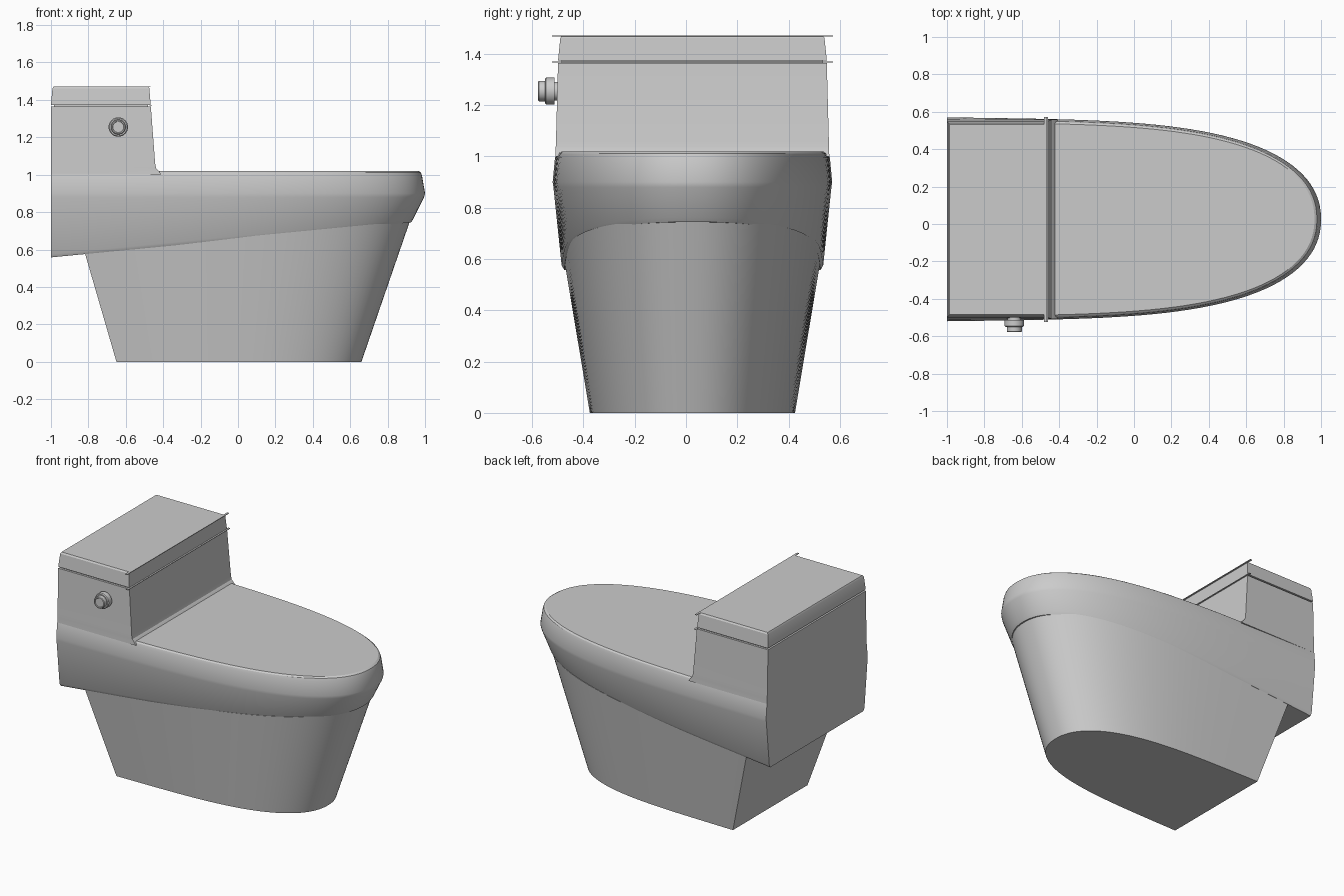
import bpy, bmesh, math
from mathutils import Matrix

cube = bpy.data.objects.get("Cube")
if cube:
    bpy.data.objects.remove(cube, do_unlink=True)

MID = 0.025      # centre line of the body in y
STEPS = 40       # points along each side of an outline

ceramic = bpy.data.materials.new("grey ceramic")
ceramic.use_nodes = True
ceramic.diffuse_color = (0.6, 0.6, 0.6, 1)
ceramic.node_tree.nodes["Principled BSDF"].inputs["Base Color"].default_value = (0.6, 0.6, 0.6, 1)


def finish(name, bm, angle=28):
    bmesh.ops.recalc_face_normals(bm, faces=bm.faces)
    mesh = bpy.data.meshes.new(name)
    bm.to_mesh(mesh)
    bm.free()
    mesh.materials.append(ceramic)
    obj = bpy.data.objects.new(name, mesh)
    bpy.context.collection.objects.link(obj)
    bpy.ops.object.select_all(action="DESELECT")
    obj.select_set(True)
    bpy.context.view_layer.objects.active = obj
    bpy.ops.object.shade_smooth_by_angle(angle=math.radians(angle))
    return obj


def loft(name, rings):
    """Skin closed rings of equal length and cap both ends."""
    bm = bmesh.new()
    loops = [[bm.verts.new(p) for p in ring] for ring in rings]
    for low, high in zip(loops, loops[1:]):
        for i in range(len(low)):
            j = (i + 1) % len(low)
            bm.faces.new((low[i], low[j], high[j], high[i]))
    bm.faces.new(loops[0])
    bm.faces.new(loops[-1])
    return finish(name, bm)


def outline(back, front, half, z, slope=0.0):
    """Flat back, long sides, rounded nose; the ring may tilt along x."""
    side = []
    for i in range(STEPS + 1):
        u = math.sin(math.pi / 2 * i / STEPS)
        w = half * (1 - 0.05 * u) * max(0, 1 - u ** 4) ** (1 / 2.2)
        side.append((back + (front - back) * u, w))
    pts = side + [(x, -w) for x, w in reversed(side[:-1])]
    return [(x, MID + y, z + slope * x) for x, y in pts]


def rect(back, front, half, z):
    return [(x, MID + y, z) for x, y in
            ((back, half), (front, half), (front, -half), (back, -half))]


# Tapered pedestal, ending just inside the upper shell
TILT = 0.097
loft("pedestal", [outline(-0.65, 0.66, 0.40, 0),
                  outline(-0.82, 0.92, 0.498, 0.665, TILT)])

# Upper shell with slanted lower rim, widest crease and closed seat top
loft("bowl_shell", [outline(-1, 0.925, 0.50, 0.655, TILT),
                    outline(-1, 0.937, 0.51, 0.672, TILT),
                    outline(-1, 0.995, 0.542, 0.88),
                    outline(-1, 1.0, 0.545, 0.9),
                    outline(-1, 0.984, 0.536, 0.995),
                    outline(-1, 0.978, 0.53, 1.012),
                    outline(-1, 0.965, 0.52, 1.02)])

# Tank with a small fillet where it meets the seat
loft("tank", [rect(-1, -0.41, 0.534, 1.0),
              rect(-1, -0.425, 0.533, 1.022),
              rect(-1, -0.438, 0.533, 1.035),
              rect(-1, -0.443, 0.532, 1.06),
              rect(-1, -0.466, 0.524, 1.364)])
loft("lid_gap", [rect(-0.985, -0.48, 0.51, 1.36), rect(-0.985, -0.48, 0.51, 1.38)])

# Lid with softened top edge
loft("tank_lid", [rect(-1, -0.467, 0.524, 1.374),
                  rect(-0.992, -0.474, 0.515, 1.462),
                  rect(-0.986, -0.482, 0.508, 1.472)])

# Thin trim strips along the front of the lid
for name, z, x in (("upper_trim", 1.47, -0.474), ("lower_trim", 1.369, -0.466)):
    loft(name, [rect(x - 0.008, x + 0.006, 0.548, z - 0.002),
                rect(x - 0.008, x + 0.006, 0.548, z + 0.002)])

# Flush button: turned profile of (radius, y), facing -y
profile = [(0.036, -0.48), (0.036, -0.512), (0.052, -0.512), (0.052, -0.545),
           (0.047, -0.55), (0.04, -0.55), (0.04, -0.574), (0.036, -0.578),
           (0.031, -0.578), (0.029, -0.574)]
SIDES = 32
loft("flush_button", [[(-0.64 + r * math.cos(2 * math.pi * k / SIDES), y,
                        1.255 + r * math.sin(2 * math.pi * k / SIDES))
                       for k in range(SIDES)] for r, y in profile])
